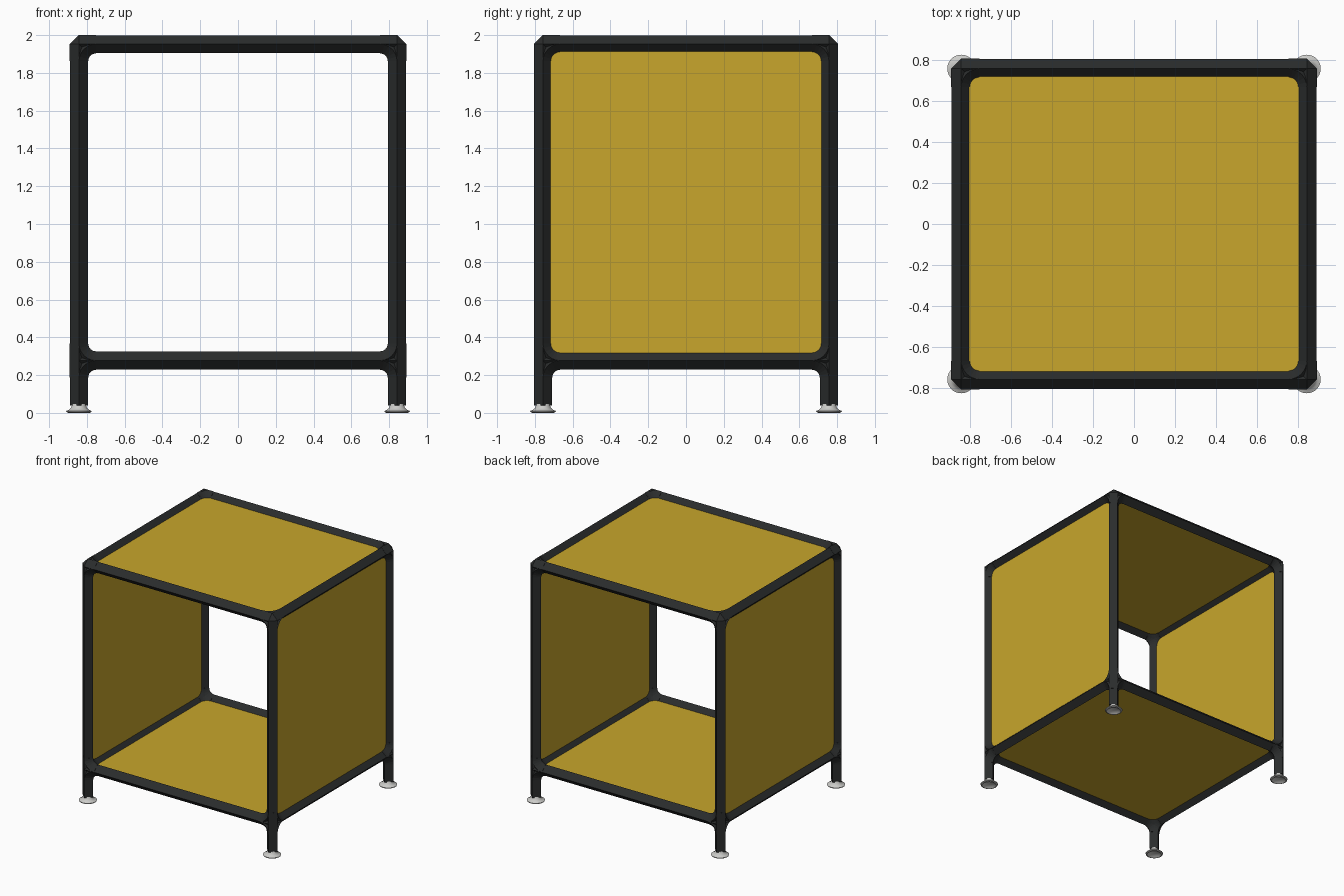
import bpy, bmesh, math
from mathutils import Vector

if "Cube" in bpy.data.objects:
    bpy.data.objects.remove(bpy.data.objects["Cube"], do_unlink=True)

X, Y = 0.842, 0.757          # rail centre lines
LOW, HIGH = 0.277, 1.952
R, RF = 0.047, 0.049         # rail and fitting half widths
ARM = 0.09                   # fitting arm length
AXES = [Vector((1, 0, 0)), Vector((0, 1, 0)), Vector((0, 0, 1))]


def material(name, rgb, rough=0.5):
    m = bpy.data.materials.new(name)
    m.use_nodes = True
    m.diffuse_color = (*rgb, 1)
    b = m.node_tree.nodes["Principled BSDF"]
    b.inputs["Base Color"].default_value = (*rgb, 1)
    b.inputs["Roughness"].default_value = rough
    return m


BLACK = material("black_frame", (0.023, 0.025, 0.025))
GOLD = material("golden_panel", (0.58, 0.38, 0.025))
STEEL = material("steel_grey", (0.6, 0.6, 0.58))


def finish(bm, name, mat):
    bmesh.ops.recalc_face_normals(bm, faces=bm.faces)
    me = bpy.data.meshes.new(name)
    bm.to_mesh(me)
    bm.free()
    me.materials.append(mat)
    ob = bpy.data.objects.new(name, me)
    bpy.context.collection.objects.link(ob)
    return ob


def sweep(bm, stations, r):
    """Diamond section swept through (centre, side, side) stations."""
    rings = [[bm.verts.new(c + d * r) for d in (u, v, -u, -v)] for c, u, v in stations]
    for a, b in zip(rings, rings[1:]):
        for i in range(4):
            j = (i + 1) % 4
            bm.faces.new((a[i], a[j], b[j], b[i]))
    bm.faces.new(rings[0][::-1])
    bm.faces.new(rings[-1])


def bar(bm, a, b, r):
    a, b = Vector(a), Vector(b)
    u, v = [ax for ax in AXES if abs(ax.dot(b - a)) < 1e-6]
    sweep(bm, [(a, u, v), (b, u, v)], r)


def elbow(bm, centre, p, q, r, steps=6):
    """Curved web that blends the arms along p and q."""
    side = p.cross(q)
    pivot = centre + (p + q) * ARM
    stations = []
    for i in range(steps + 1):
        t = math.pi / 2 * i / steps
        out = -q * math.cos(t) - p * math.sin(t)
        stations.append((pivot + out * ARM, out, side))
    sweep(bm, stations, r)


def rail(name, a, b):
    bm = bmesh.new()
    bar(bm, a, b, R)
    finish(bm, name, BLACK)


def fitting(name, centre, arms):
    bm = bmesh.new()
    c = Vector(centre)
    for p in arms:
        bar(bm, c, c + p * ARM, RF)
    for i, p in enumerate(arms):
        for q in arms[i + 1:]:
            if abs(p.dot(q)) < 0.5:
                elbow(bm, c, p, q, RF)
    # pointed knuckle that closes the outside of the corner
    tips = [bm.verts.new(c + s * ax * RF) for ax in AXES for s in (1, -1)]
    for i in (0, 1):
        for j in (2, 3):
            for k in (4, 5):
                bm.faces.new((tips[i], tips[j], tips[k]))
    finish(bm, name, BLACK)


def foot(name, x, y):
    profile = [(0, 0.016), (0.04, 0.012), (0.056, 0), (0.066, 0.004), (0.068, 0.010),
               (0.054, 0.016), (0.042, 0.026), (0.035, 0.046), (0, 0.046)]
    bm = bmesh.new()
    vs = [bm.verts.new((x + r, y, z)) for r, z in profile]
    edges = [bm.edges.new(e) for e in zip(vs, vs[1:])]
    bmesh.ops.spin(bm, geom=vs + edges, cent=(x, y, 0), axis=(0, 0, 1),
                   angle=2 * math.pi, steps=32)
    bmesh.ops.remove_doubles(bm, verts=bm.verts, dist=1e-5)
    ob = finish(bm, name, STEEL)
    bpy.ops.object.select_all(action='DESELECT')
    ob.select_set(True)
    bpy.context.view_layer.objects.active = ob
    bpy.ops.object.shade_smooth_by_angle(angle=math.radians(40))


def panel(name, centre, size):
    bm = bmesh.new()
    bmesh.ops.create_cube(bm, size=1)
    bmesh.ops.scale(bm, vec=size, verts=bm.verts)
    bmesh.ops.translate(bm, vec=centre, verts=bm.verts)
    finish(bm, name, GOLD)


# Posts, corner fittings and feet
ax, ay, az = AXES
for sx, xn in ((1, "left"), (-1, "right")):
    for sy, yn in ((-1, "front"), (1, "back")):
        x, y = sx * X, sy * Y
        tag = f"{yn}_{xn}"
        rail(f"{tag}_post", (x, y, 0.04), (x, y, HIGH))
        fitting(f"{tag}_top_corner", (x, y, HIGH), [-ax * sx, -ay * sy, -az])
        fitting(f"{tag}_lower_corner", (x, y, LOW), [-ax * sx, -ay * sy, az, -az])
        foot(f"{tag}_foot", x, y)

# Horizontal rails and horizontal panels
T = 0.016
for z, zn in ((LOW, "lower"), (HIGH, "top")):
    for s, yn, xn in ((-1, "front", "right"), (1, "back", "left")):
        rail(f"{zn}_{yn}_rail", (-X, s * Y, z), (X, s * Y, z))
        rail(f"{zn}_{xn}_rail", (s * X, -Y, z), (s * X, Y, z))
    panel(f"{zn}_panel", (0, 0, z), (2 * X - 0.04, 2 * Y - 0.04, T))

# Side panels
for s, n in ((1, "left"), (-1, "right")):
    panel(f"{n}_side_panel", (s * X, 0, (LOW + HIGH) / 2), (T, 2 * Y - 0.04, HIGH - LOW - 0.04))
